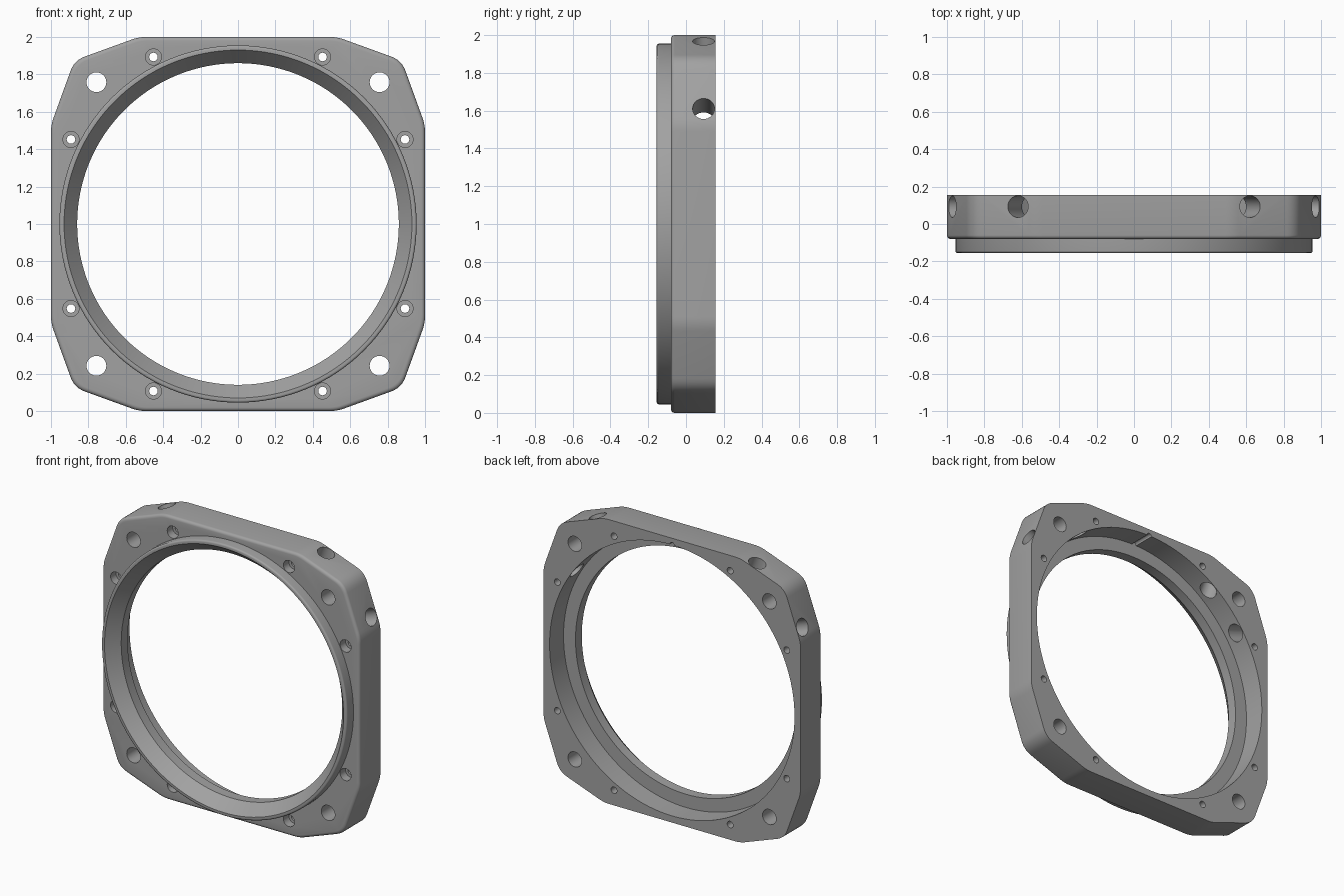
import bpy, bmesh, math
from mathutils import Vector

cube = bpy.data.objects.get("Cube")
if cube:
    bpy.data.objects.remove(cube, do_unlink=True)

grey = bpy.data.materials.new("machined_grey")
grey.use_nodes = True
colour = (0.36, 0.36, 0.36, 1)
grey.diffuse_color = colour
grey.node_tree.nodes["Principled BSDF"].inputs["Base Color"].default_value = colour

FRONT, BACK, STEP = -0.08, 0.155, 0.0   # plate faces and seat depth
BORE = 0.953
CENTRE = Vector((0, 0, 1))
SIGNS = (-1, 1)


def loft(name, loops, closed=False):
    """Skin equal-sized point loops; cap the ends unless closed on itself."""
    bm = bmesh.new()
    rows = [[bm.verts.new(p) for p in loop] for loop in loops]
    pairs = list(zip(rows, rows[1:]))
    if closed:
        pairs.append((rows[-1], rows[0]))
    else:
        bm.faces.new(rows[0])
        bm.faces.new(rows[-1])
    for a, b in pairs:
        for i in range(len(a)):
            j = (i + 1) % len(a)
            bm.faces.new((a[i], a[j], b[j], b[i]))
    bmesh.ops.recalc_face_normals(bm, faces=bm.faces)
    mesh = bpy.data.meshes.new(name)
    bm.to_mesh(mesh)
    bm.free()
    mesh.materials.append(grey)
    obj = bpy.data.objects.new(name, mesh)
    bpy.context.collection.objects.link(obj)
    return obj


def lathe(name, profile, origin, axis=(0, 1, 0), sides=32, closed=False):
    """Turn (radius, distance) points around an axis."""
    turn = Vector(axis).to_track_quat('Z', 'Y')
    angles = [math.tau * i / sides for i in range(sides)]
    loops = [[Vector(origin) + turn @ Vector((r * math.cos(a), r * math.sin(a), t))
              for a in angles] for r, t in profile]
    return loft(name, loops, closed)


def rounded(points, steps=6):
    """Round the corners of a polygon given as (x, z, setback)."""
    out = []
    for i, (x, z, s) in enumerate(points):
        p = Vector((x, z))
        a, b = (Vector(points[k % len(points)][:2]) for k in (i - 1, i + 1))
        a, b = p + (a - p).normalized() * s, p + (b - p).normalized() * s
        for k in range(steps + 1):
            t = k / steps
            out.append(a * (1 - t) ** 2 + p * 2 * t * (1 - t) + b * t * t)
    return out


def cut(obj, cutter):
    mod = obj.modifiers.new("cut", 'BOOLEAN')
    mod.operation, mod.solver, mod.object = 'DIFFERENCE', 'EXACT', cutter
    bpy.context.view_layer.objects.active = obj
    bpy.ops.object.modifier_apply(modifier=mod.name)
    bpy.data.objects.remove(cutter, do_unlink=True)


def smooth(obj, degrees):
    bpy.ops.object.select_all(action='DESELECT')
    obj.select_set(True)
    bpy.context.view_layer.objects.active = obj
    bpy.ops.object.shade_smooth_by_angle(angle=math.radians(degrees))


# Plate: square with double-chamfered corners and a rounded front edge
quarter = [(1, 0.53, 0.04), (0.875, 0.875, 0.06), (0.53, 1, 0.04)]
outline = []
for q in range(4):
    for x, z, s in quarter:
        for _ in range(q):
            x, z = -z, x
        outline.append((x, z, s))
outline = rounded(outline)
R = 0.02
sections = [(BACK, 1)]
for k in range(5):
    a = math.radians(90 * k / 4)
    sections.append((FRONT + R - R * math.sin(a), 1 - R + R * math.cos(a)))
plate = loft("plate", [[CENTRE + Vector((p.x * f, y, p.y * f)) for p in outline]
                       for y, f in sections])

# Main bore
cut(plate, lathe("bore_cutter", [(BORE, -0.3), (BORE, 0.3)], CENTRE, sides=128))

# Corner mounting holes
for sx in SIGNS:
    for sz in SIGNS:
        cut(plate, lathe("mount_cutter", [(0.053, -0.3), (0.053, 0.3)],
                         CENTRE + Vector((0.757 * sx, 0, 0.758 * sz))))

# Counterbored screw holes
screw = [(0.043, -0.2), (0.043, FRONT + 0.06), (0.023, FRONT + 0.06), (0.023, 0.3)]
for x, z in ((0.452, 0.893), (0.893, 0.452)):
    for sx in SIGNS:
        for sz in SIGNS:
            cut(plate, lathe("screw_cutter", screw, CENTRE + Vector((x * sx, 0, z * sz)),
                             sides=24))

# Cross holes through the upper slanted sides
tilt = math.radians(20)
for sx in SIGNS:
    for x, z, a in ((0.97, 0.61, tilt), (0.62, 0.967, math.pi / 2 - tilt)):
        cut(plate, lathe("cross_cutter", [(0.058, -0.22), (0.058, 0.1)],
                         CENTRE + Vector((x * sx, 0.093, z)),
                         (math.cos(a) * sx, 0, math.sin(a))))

# Small key groove at the top of the bore
cut(plate, lathe("groove_cutter", [(0.018, STEP), (0.018, 0.3)],
                 CENTRE + Vector((0, 0, BORE)), sides=12))
smooth(plate, 28)

# Collar: rounded front rim, conical mouth, straight throat and rear seat
rim, lip = -0.155, 0.012
profile = [(0.955, STEP)]
for k in range(5):
    a = math.radians(90 * k / 4)
    profile.append((0.955 - lip + lip * math.cos(a), rim + lip - lip * math.sin(a)))
profile += [(0.93, rim), (0.86, -0.07), (0.86, STEP)]
collar = lathe("collar", profile, CENTRE, sides=128, closed=True)
smooth(collar, 28)
